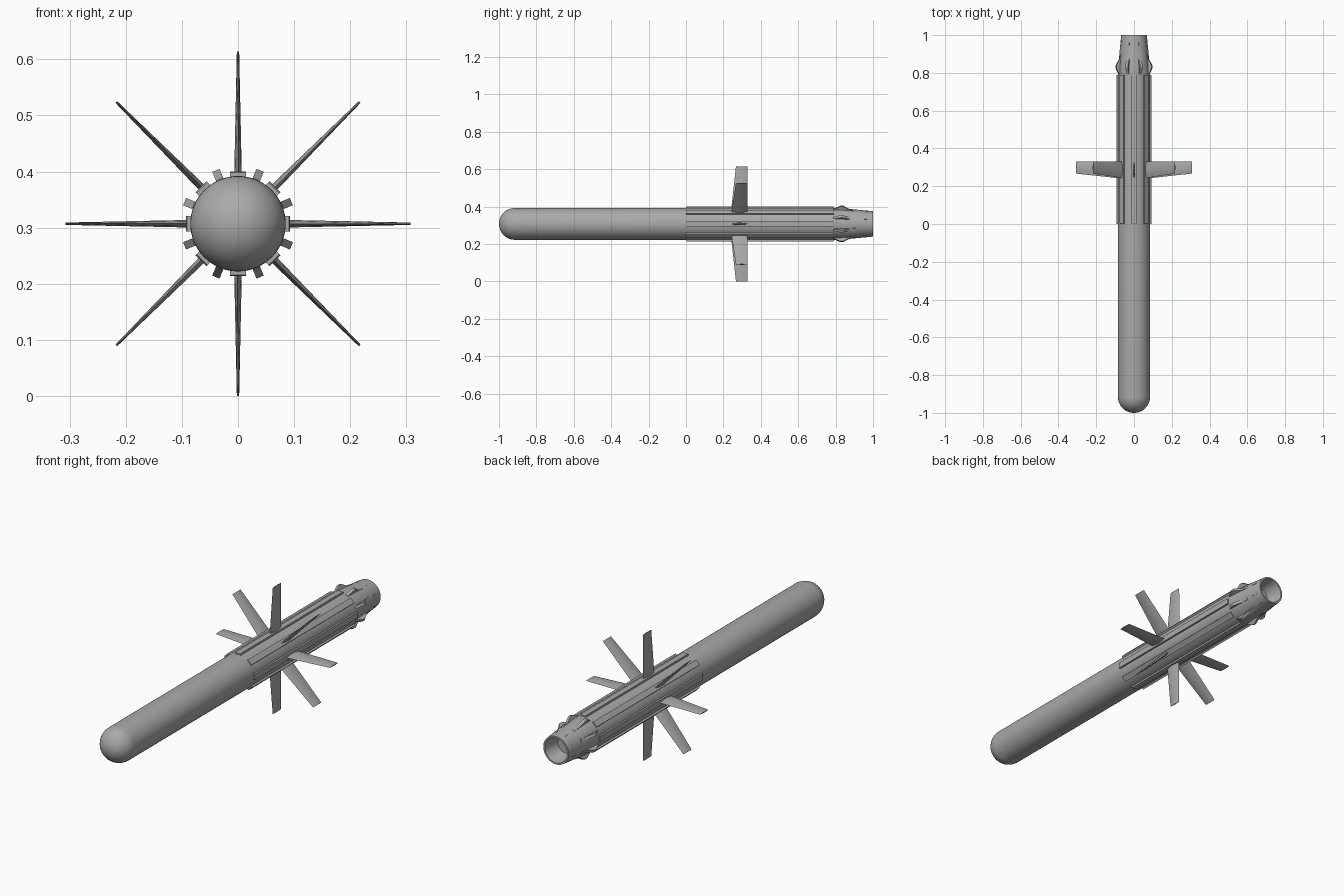
import bpy, bmesh, math
from mathutils import Matrix, Vector

cube = bpy.data.objects.get("Cube")
if cube:
    bpy.data.objects.remove(cube, do_unlink=True)

AXIS_Z = 0.307
RADIUS = 0.085

grey = bpy.data.materials.new("body grey")
grey.use_nodes = True
colour = (0.4, 0.4, 0.4, 1)
grey.diffuse_color = colour
grey.node_tree.nodes["Principled BSDF"].inputs["Base Color"].default_value = colour


def add_object(name, bm, smooth=None, turn=0):
    """Turn the mesh data into an object rolled about the long axis."""
    bmesh.ops.recalc_face_normals(bm, faces=bm.faces)
    mesh = bpy.data.meshes.new(name)
    bm.to_mesh(mesh)
    bm.free()
    mesh.materials.append(grey)
    obj = bpy.data.objects.new(name, mesh)
    bpy.context.collection.objects.link(obj)
    obj.matrix_world = Matrix.Translation((0, 0, AXIS_Z)) @ Matrix.Rotation(turn, 4, 'Y')
    if smooth:
        bpy.ops.object.select_all(action='DESELECT')
        obj.select_set(True)
        bpy.context.view_layer.objects.active = obj
        bpy.ops.object.shade_smooth_by_angle(angle=math.radians(smooth))
    return obj


def loft(sections):
    """Bridge equal-length rings of points and cap both ends."""
    bm = bmesh.new()
    rings = [[bm.verts.new(p) for p in s] for s in sections]
    n = len(rings[0])
    for a, b in zip(rings, rings[1:]):
        for i in range(n):
            j = (i + 1) % n
            bm.faces.new((a[i], a[j], b[j], b[i]))
    bm.faces.new(rings[0])
    bm.faces.new(rings[-1])
    return bm


def ridge(outline, half_width):
    """Extrude a (y, radius) outline sideways."""
    return loft([[(x, y, r) for y, r in outline] for x in (-half_width, half_width)])


def fin_section(r, lead, trail, half):
    """Lens-shaped fin section at distance r from the axis."""
    steps = 5
    mid, chord = (lead + trail) / 2, (trail - lead) / 2
    pts = []
    for side in (1, -1):
        for k in range(steps):
            t = side * (-1 + 2 * k / steps)
            pts.append((side * half * (1 - t * t) + side * half * 0.1, mid + t * chord, r))
    return pts


# Round-nosed body, tapered tail and hollow nozzle, spun from one profile
profile = [(-1 + RADIUS * (1 - math.cos(a)), RADIUS * math.sin(a))
           for a in (math.pi / 2 * i / 12 for i in range(13))]
profile += [(0, RADIUS), (0.79, RADIUS), (0.84, 0.083), (1, 0.068),
            (1, 0.06), (0.92, 0.046), (0.92, 0)]
bm = bmesh.new()
verts = [bm.verts.new((0, y, r)) for y, r in profile]
edges = [bm.edges.new(pair) for pair in zip(verts, verts[1:])]
bmesh.ops.spin(bm, geom=verts + edges, cent=(0, 0, 0), axis=(0, 1, 0),
               angle=math.tau, steps=64, use_duplicate=False)
bmesh.ops.remove_doubles(bm, verts=bm.verts, dist=0.0001)
add_object("body", bm, 30)

for i in range(8):
    turn = i * math.tau / 8
    offset = turn + math.tau / 16

    # Long rail under each fin
    add_object("fin_rail", ridge([(0, 0.075), (0, 0.091), (0.005, 0.093),
                                  (0.785, 0.093), (0.79, 0.091), (0.79, 0.075)], 0.014), turn=turn)

    # Thin tapered fin
    add_object("fin", loft([fin_section(0.08, 0.242, 0.33, 0.0065),
                            fin_section(0.307, 0.267, 0.33, 0.002)]), 40, turn)

    # Wedge-shaped lug and small stud on the tail, between the fins
    add_object("tail_lug", ridge([(0.785, 0.075), (0.79, 0.086), (0.825, 0.103), (0.84, 0.103),
                                  (0.875, 0.082), (0.91, 0.0775), (0.91, 0.07)], 0.007), turn=offset)
    add_object("tail_stud", ridge([(0.945, 0.066), (0.945, 0.0745),
                                   (0.97, 0.072), (0.97, 0.064)], 0.003), turn=offset)
